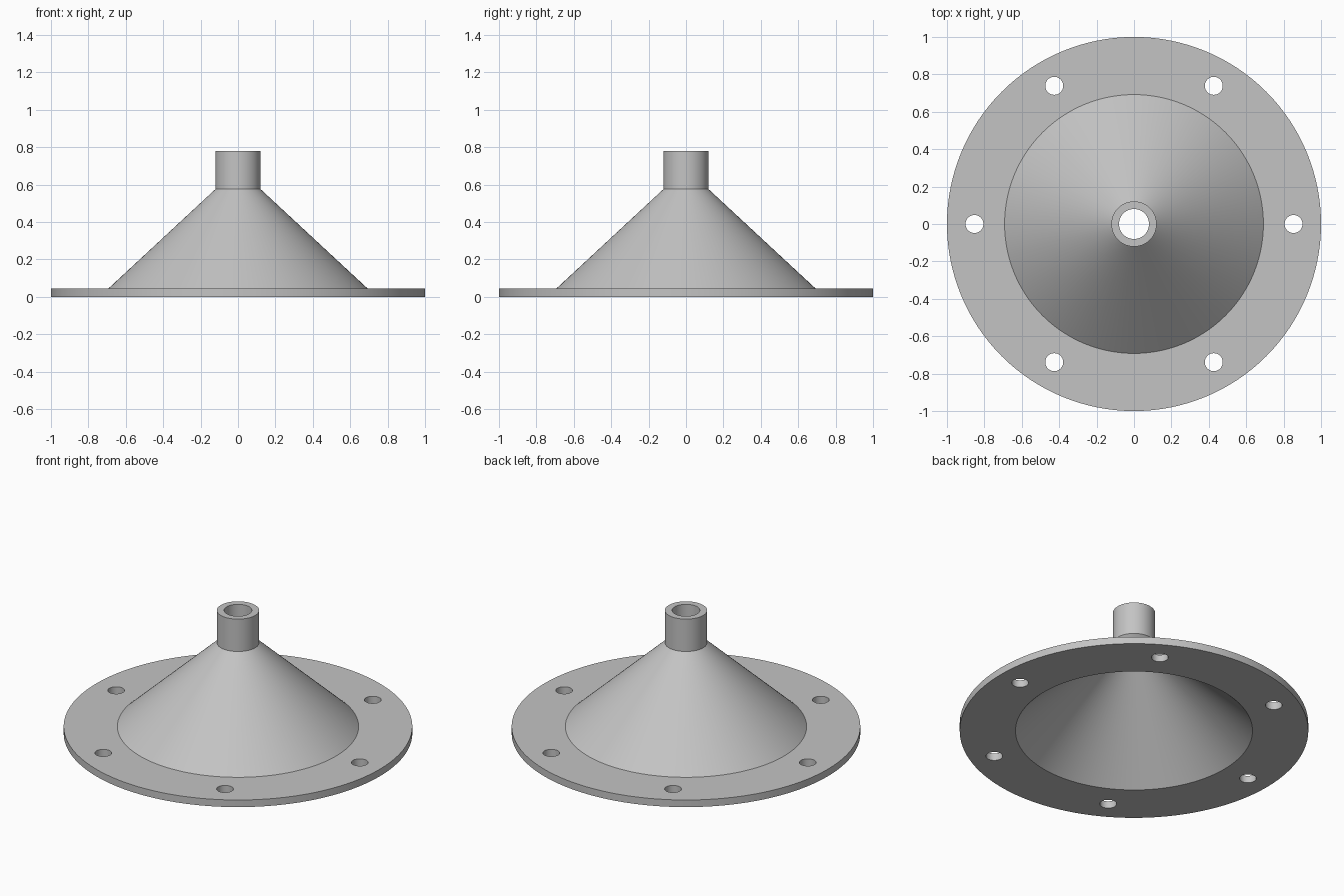
import bpy
import bmesh
import math
from mathutils import Matrix, Vector

cube = bpy.data.objects.get("Cube")
if cube:
    bpy.data.objects.remove(cube, do_unlink=True)

SEGMENTS = 128
FLANGE_T = 0.045
BOLT_CIRCLE = 0.853
BOLT_HOLE_R = 0.048

# Plain grey metal
grey = bpy.data.materials.new("grey_metal")
grey.use_nodes = True
grey.diffuse_color = (0.55, 0.55, 0.55, 1)
grey.node_tree.nodes["Principled BSDF"].inputs["Base Color"].default_value = grey.diffuse_color


def make_object(name, bm):
    bmesh.ops.recalc_face_normals(bm, faces=bm.faces)
    mesh = bpy.data.meshes.new(name)
    bm.to_mesh(mesh)
    bm.free()
    mesh.materials.append(grey)
    obj = bpy.data.objects.new(name, mesh)
    bpy.context.collection.objects.link(obj)
    return obj


def lathe(name, profile):
    """Revolve a closed (radius, height) profile around z."""
    bm = bmesh.new()
    verts = [bm.verts.new((r, 0, z)) for r, z in profile]
    edges = [bm.edges.new((a, b)) for a, b in zip(verts, verts[1:] + verts[:1])]
    bmesh.ops.spin(bm, geom=verts + edges, cent=(0, 0, 0), axis=(0, 0, 1),
                   angle=math.tau, steps=SEGMENTS, use_merge=True)
    bmesh.ops.remove_doubles(bm, verts=bm.verts, dist=1e-5)
    return make_object(name, bm)


# Flange, hollow cone and spout as one continuous wall
funnel = lathe("flanged_funnel", [
    (0.68, 0), (1.0, 0), (1.0, FLANGE_T),      # flange
    (0.692, FLANGE_T), (0.121, 0.575),         # cone outside
    (0.121, 0.78), (0.08, 0.78),               # spout rim
    (0.08, 0.558),                             # bore down to cone inside
])

# Six bolt holes through the flange
bm = bmesh.new()
for i in range(6):
    spot = Matrix.Rotation(i * math.tau / 6, 4, 'Z') @ Vector((BOLT_CIRCLE, 0, FLANGE_T / 2))
    bmesh.ops.create_cone(bm, cap_ends=True, segments=48, radius1=BOLT_HOLE_R,
                          radius2=BOLT_HOLE_R, depth=FLANGE_T * 3,
                          matrix=Matrix.Translation(spot))
cutter = make_object("bolt_hole_cutter", bm)
cutter.hide_render = True

cut = funnel.modifiers.new("bolt_holes", 'BOOLEAN')
cut.operation = 'DIFFERENCE'
cut.solver = 'EXACT'
cut.object = cutter

bpy.ops.object.select_all(action='DESELECT')
funnel.select_set(True)
bpy.context.view_layer.objects.active = funnel
bpy.ops.object.modifier_apply(modifier=cut.name)
bpy.data.objects.remove(cutter, do_unlink=True)

# Smooth round walls, crisp rims
bpy.ops.object.shade_smooth_by_angle(angle=math.radians(30))
